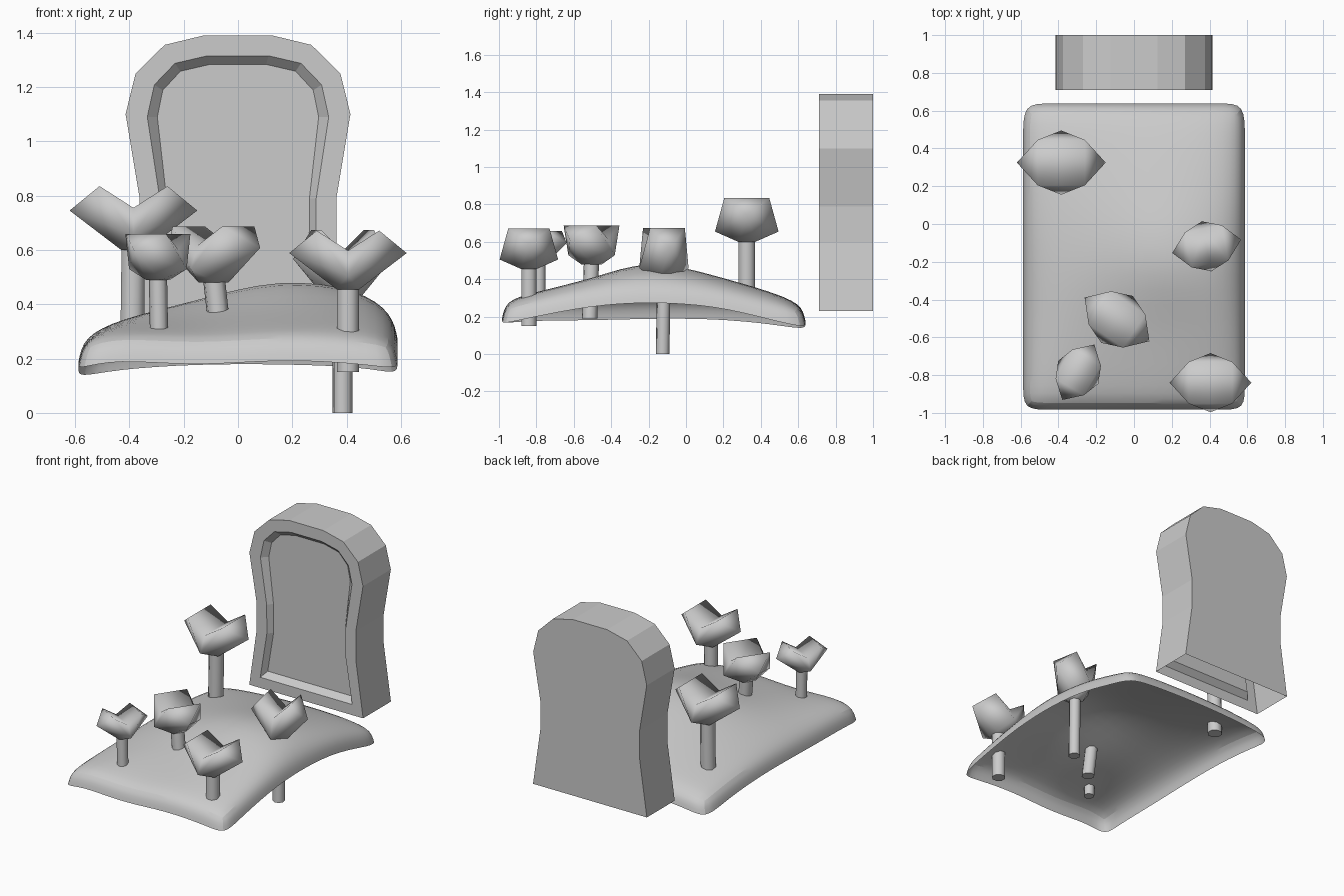
import bpy, bmesh, math
from mathutils import Vector, Matrix

if "Cube" in bpy.data.objects:
    bpy.data.objects.remove(bpy.data.objects["Cube"])


def make(name, verts, faces, smooth=None):
    me = bpy.data.meshes.new(name)
    me.from_pydata([tuple(v) for v in verts], [], faces)
    bm = bmesh.new()
    bm.from_mesh(me)
    bmesh.ops.recalc_face_normals(bm, faces=bm.faces)
    bm.to_mesh(me)
    bm.free()
    ob = bpy.data.objects.new(name, me)
    bpy.context.collection.objects.link(ob)
    if smooth:
        bpy.ops.object.select_all(action='DESELECT')
        ob.select_set(True)
        bpy.context.view_layer.objects.active = ob
        bpy.ops.object.shade_smooth_by_angle(angle=math.radians(smooth))
    return ob


# headstone: arched outline with a bevelled recess in front, open underneath
def mirrored(half):
    return half + [(-x, z) for x, z in reversed(half)]


outer = mirrored([(.415, .23), (.362, .60), (.362, .79), (.414, 1.10), (.377, 1.25), (.27, 1.355), (.125, 1.39)])
lip = mirrored([(.335, .30), (.287, .60), (.288, .79), (.334, 1.09), (.308, 1.208), (.232, 1.287), (.112, 1.315)])
panel = mirrored([(.305, .335), (.262, .60), (.263, .79), (.297, 1.09), (.277, 1.188), (.212, 1.258), (.104, 1.283)])
n = len(outer)
verts, faces = [], []
for loop, y in ((outer, 1.0), (outer, .71), (lip, .71), (panel, .745)):
    verts += [(x, y, z) for x, z in loop]
for r in range(3):
    for i in range(n):
        j = (i + 1) % n
        if r == 0 and i == n - 1:
            continue  # open bottom
        faces.append((r * n + i, r * n + j, r * n + n + j, r * n + n + i))
faces += [tuple(range(n)), tuple(range(3 * n, 4 * n))]
make("headstone", verts, faces)

# earth mound: coarse height grid with a flared hanging rim, subdivided
xs = [-.57, -.44, -.15, .15, .45, .57]
ys = [-.965, -.84, -.5, -.2, .15, .45, .62]
heights = [
    [.25, .29, .26, .29, .27, .25],
    [.27, .32, .30, .33, .32, .28],
    [.27, .34, .37, .40, .41, .35],
    [.28, .35, .43, .54, .48, .37],
    [.28, .33, .39, .43, .41, .35],
    [.25, .29, .32, .34, .33, .27],
    [.22, .25, .27, .27, .26, .23]]
nx, ny = len(xs), len(ys)
verts = [(x, y, heights[j][i]) for j, y in enumerate(ys) for i, x in enumerate(xs)]
faces = [(j * nx + i, j * nx + i + 1, (j + 1) * nx + i + 1, (j + 1) * nx + i)
         for j in range(ny - 1) for i in range(nx - 1)]
ring = ([i for i in range(nx)] + [j * nx + nx - 1 for j in range(1, ny)]
        + [(ny - 1) * nx + i for i in range(nx - 2, -1, -1)]
        + [j * nx for j in range(ny - 2, 0, -1)])
base = len(verts)
for k in ring:
    x, y, z = verts[k]
    verts.append((x * 1.03, (y + .17) * 1.023 - .17, z - .09))
m = len(ring)
faces += [(ring[k], ring[(k + 1) % m], base + (k + 1) % m, base + k) for k in range(m)]
mound = make("earth_mound", verts, faces, 60)
mod = mound.modifiers.new("smooth", 'SUBSURF')
mod.levels = mod.render_levels = 2


# flowers: a two-lobed bloom on a thin stem
def flower(name, foot, neck, size, tall, angle):
    foot, neck = Vector(foot), Vector(neck)
    turn = Matrix.Rotation(math.radians(angle), 3, 'Z')
    pts = [(0, .17, .055), (0, -.17, .055), (0, .12, .155), (0, -.12, .155)]
    polys = []
    for s in (1, -1):
        o = len(pts)
        pts += [(s * .045, .045, 0), (s * .045, -.045, 0), (s * .235, 0, .145),
                (s * .125, .12, .235), (s * .125, -.12, .235)]
        a, b, p, t, u = range(o, o + 5)
        polys += [(a, b, p), (a, p, 0), (b, 1, p), (0, p, t), (1, u, p),
                  (0, t, 2), (1, 3, u), (2, t, u, 3), (t, p, u)]
    polys += [(4, 0, 9), (5, 10, 1), (4, 9, 10, 5)]
    make(name + "_bloom",
         [neck + turn @ (Vector((x, y, z * tall)) * size) for x, y, z in pts], polys, 100)
    sides, rad = 8, .047 * size
    pts = [c + turn @ Vector((rad * math.cos(a), rad * math.sin(a), 0))
           for c in (foot, neck + Vector((0, 0, .03)))
           for a in [math.tau * (k + .5) / sides for k in range(sides)]]
    polys = [(k, (k + 1) % sides, sides + (k + 1) % sides, sides + k) for k in range(sides)]
    polys += [tuple(range(sides)), tuple(range(sides, 2 * sides))]
    make(name + "_stem", pts, polys, 50)


flower("back_left_flower", (-.39, .325, .25), (-.385, .325, .60), 1.0, 1.0, 0)
flower("front_right_flower", (.405, -.84, .15), (.405, -.84, .455), .92, 1.0, 0)
flower("middle_flower", (-.055, -.515, .19), (-.09, -.505, .48), .88, 1.0, -34)
flower("front_left_flower", (-.29, -.785, .25), (-.295, -.785, .49), .72, 1.0, 60)
flower("right_flower", (.385, -.125, 0), (.385, -.118, .395), .79, 1.5, 11)
